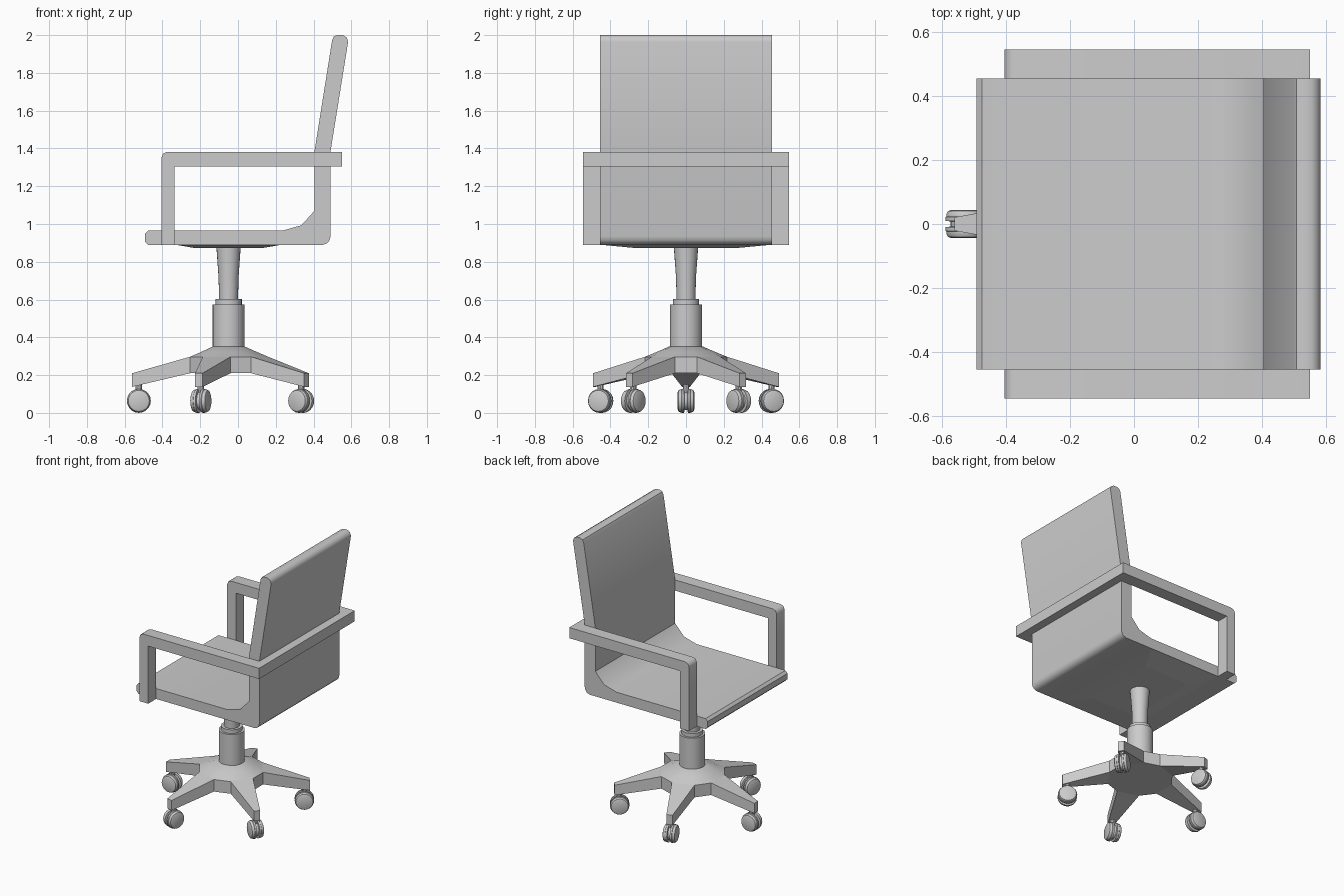
import bpy, bmesh
from math import cos, sin, pi, radians
from mathutils import Matrix, Vector

if "Cube" in bpy.data.objects:
    bpy.data.objects.remove(bpy.data.objects["Cube"])

CX = -0.05          # x of the column axis
LEG_ANGLES = [pi + i * 2 * pi / 5 for i in range(5)]


def finish(name, bm, smooth=None):
    bmesh.ops.recalc_face_normals(bm, faces=bm.faces)
    me = bpy.data.meshes.new(name)
    bm.to_mesh(me)
    bm.free()
    ob = bpy.data.objects.new(name, me)
    bpy.context.collection.objects.link(ob)
    if smooth:
        bpy.ops.object.select_all(action='DESELECT')
        ob.select_set(True)
        bpy.context.view_layer.objects.active = ob
        bpy.ops.object.shade_smooth_by_angle(angle=radians(smooth))
    return ob


def loft(bm, rings, cap=True):
    """Skin a list of equally long closed rings of points."""
    vs = [[bm.verts.new(p) for p in r] for r in rings]
    n = len(vs[0])
    for a, b in zip(vs, vs[1:]):
        for i in range(n):
            j = (i + 1) % n
            bm.faces.new((a[i], a[j], b[j], b[i]))
    if cap:
        bm.faces.new(vs[0])
        bm.faces.new(vs[-1])


def extrude_y(bm, profile, y0, y1):
    loft(bm, [[(x, y, z) for x, z in profile] for y in (y0, y1)])


def lathe(bm, profile, n=24, center=(0, 0, 0), axis='Z'):
    rot = Matrix.Rotation(-pi / 2, 4, 'X') if axis == 'Y' else Matrix()
    m = Matrix.Translation(center) @ rot
    loft(bm, [[m @ Vector((r * cos(2 * pi * i / n), r * sin(2 * pi * i / n), h))
               for i in range(n)] for r, h in profile])


# Seat shell: one bent side profile, extruded across
seat = [(-0.475, 0.89), (0.45, 0.89), (0.472, 0.898), (0.485, 0.914), (0.49, 0.935),
        (0.49, 1.385), (0.583, 1.965), (0.575, 1.988), (0.555, 2.0), (0.525, 2.0),
        (0.507, 1.992), (0.498, 1.972), (0.405, 1.385), (0.405, 1.07), (0.335, 0.993),
        (0.235, 0.965), (-0.475, 0.965), (-0.492, 0.948), (-0.492, 0.907)]
bm = bmesh.new()
extrude_y(bm, seat, -0.455, 0.455)
finish("seat_and_back", bm, 40)

# Shallow tapered plate under the seat
bm = bmesh.new()
loft(bm, [[(x0, -y, z), (x1, -y, z), (x1, y, z), (x0, y, z)]
          for x0, x1, y, z in ((-0.33, 0.23, 0.45, 0.89), (-0.23, 0.13, 0.27, 0.873))])
finish("seat_underside", bm)

# Armrests: hooked side bars joined by a bar behind the back
arm = [(-0.405, 0.89), (-0.335, 0.89), (-0.335, 1.305), (0.55, 1.305),
       (0.55, 1.382), (-0.375, 1.382), (-0.396, 1.373), (-0.405, 1.352)]
for side, s in (("right", 1), ("left", -1)):
    bm = bmesh.new()
    extrude_y(bm, arm, s * 0.455, s * 0.545)
    finish("armrest_" + side, bm, 50)
bm = bmesh.new()
extrude_y(bm, [(0.485, 1.305), (0.55, 1.305), (0.55, 1.382), (0.485, 1.382)], -0.455, 0.455)
finish("armrest_back_bar", bm)

# Gas lift column with collar
bm = bmesh.new()
lathe(bm, [(0.085, 0.33), (0.085, 0.575), (0.07, 0.575), (0.07, 0.602),
           (0.05, 0.602), (0.053, 0.72), (0.065, 0.885)], 24, (CX, 0, 0))
finish("gas_lift_column", bm, 35)

# Five-legged base: ten-sided hub with tapered legs on alternate sides
R, W, TIP_R, TIP_W = 0.204, 0.077, 0.51, 0.021


def polar(a, r, w, z):
    return (CX + r * cos(a) - w * sin(a), r * sin(a) + w * cos(a), z)


def hub_ring(scale, z):
    return [polar(a, R * scale, s * W * scale, z) for a in LEG_ANGLES for s in (-1, 1)]


bm = bmesh.new()
loft(bm, [hub_ring(1, 0.21), hub_ring(1, 0.297), hub_ring(0.72, 0.322), hub_ring(0.4, 0.352)])
finish("base_hub", bm, 30)
bm = bmesh.new()
for a in LEG_ANGLES:
    loft(bm, [[polar(a, r, -w, lo), polar(a, r, w, lo), polar(a, r, w, hi), polar(a, r, -w, hi)]
              for r, w, lo, hi in ((R, W, 0.21, 0.297), (TIP_R, TIP_W, 0.138, 0.21))])
finish("base_legs", bm)

# Twin-wheel casters with stems, one mesh shared by all legs
half = [(0.046, 0.044), (0.056, 0.040), (0.061, 0.030), (0.061, 0.024),
        (0.0635, 0.022), (0.0635, 0.010), (0.048, 0.008)]
wheel = [(r, -h) for r, h in half] + half[::-1]
bm = bmesh.new()
lathe(bm, wheel, 20, (0, 0, 0.0635), 'Y')
lathe(bm, [(0.017, 0.09), (0.017, 0.15)], 10)
caster = finish("caster_1", bm, 35)
for i, a in enumerate(LEG_ANGLES):
    ob = caster
    if i:
        ob = bpy.data.objects.new(f"caster_{i + 1}", caster.data)
        bpy.context.collection.objects.link(ob)
    ob.location = polar(a, 0.475, 0, 0)
    ob.rotation_euler.z = a
